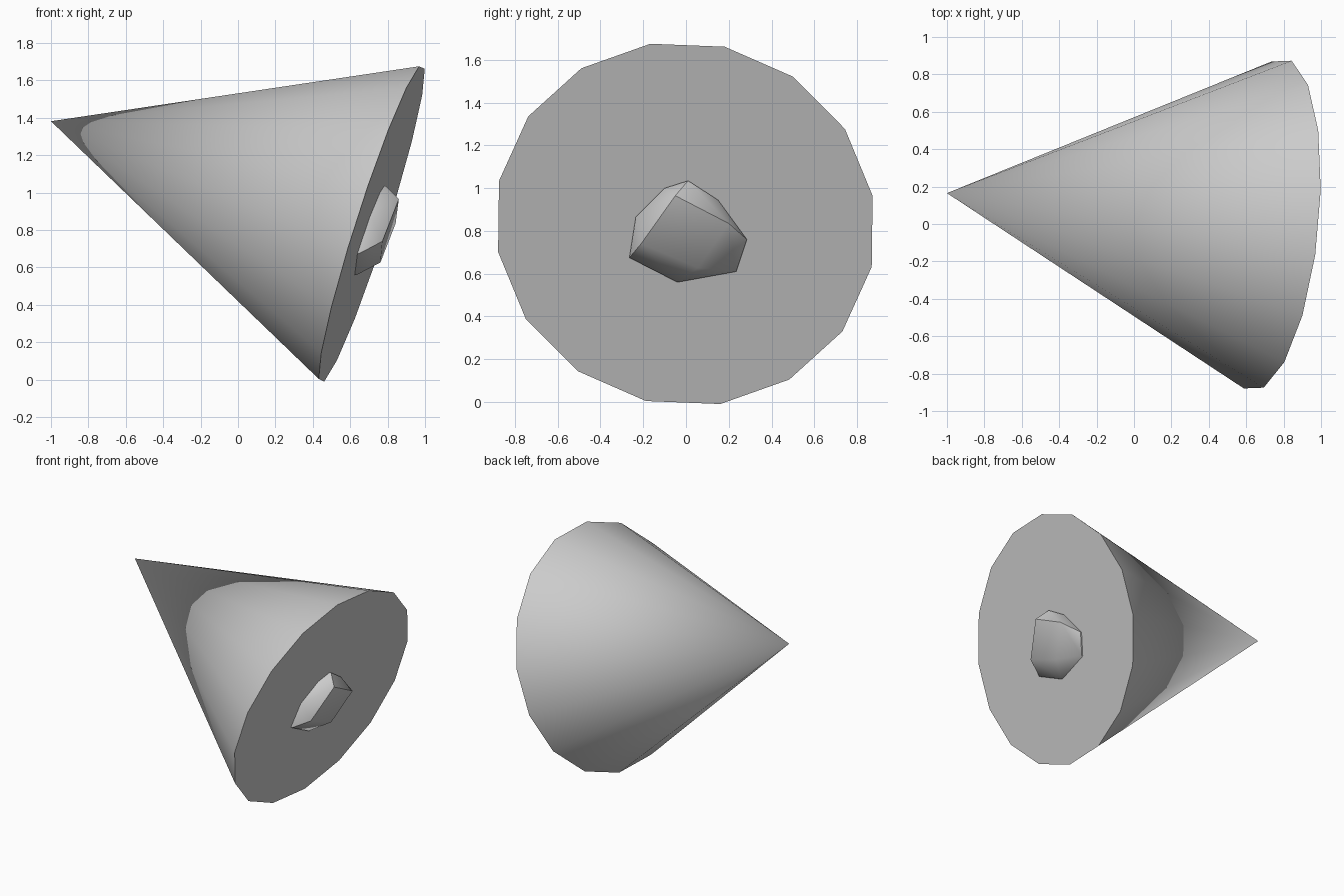
import bpy, bmesh, math
from mathutils import Vector

if "Cube" in bpy.data.objects:
    bpy.data.objects.remove(bpy.data.objects["Cube"])

grey = bpy.data.materials.new("plain grey")
grey.diffuse_color = (0.6, 0.6, 0.6, 1)
grey.use_nodes = True
grey.node_tree.nodes["Principled BSDF"].inputs["Base Color"].default_value = grey.diffuse_color

APEX = Vector((-1.0, 0.165, 1.382))
CENTRE = Vector((0.715, -0.003, 0.833))
AXIS = (CENTRE - APEX).normalized()
RADIUS = 0.895
SIDES = 16


def finish(name, bm, angle):
    bmesh.ops.recalc_face_normals(bm, faces=bm.faces)
    mesh = bpy.data.meshes.new(name)
    bm.to_mesh(mesh)
    bm.free()
    obj = bpy.data.objects.new(name, mesh)
    bpy.context.collection.objects.link(obj)
    mesh.materials.append(grey)
    bpy.ops.object.select_all(action='DESELECT')
    obj.select_set(True)
    bpy.context.view_layer.objects.active = obj
    bpy.ops.object.shade_smooth_by_angle(angle=math.radians(angle))


def on_base(y, z, lift=0.0):
    """Point of the tilted base plane at (y, z), moved outward along x."""
    d = AXIS.y * (y - CENTRE.y) + AXIS.z * (z - CENTRE.z)
    return Vector((CENTRE.x - d / AXIS.x + lift, y, z))


# Sixteen-sided cone lying tilted, with a flat closed base
bm = bmesh.new()
u = (on_base(0.182, 1.665) - CENTRE).normalized()
v = AXIS.cross(u)
tip = bm.verts.new(APEX)
ring = []
for i in range(SIDES):
    a = 2 * math.pi * i / SIDES
    ring.append(bm.verts.new(CENTRE + RADIUS * (u * math.cos(a) + v * math.sin(a))))
for i in range(SIDES):
    bm.faces.new((tip, ring[i], ring[(i + 1) % SIDES]))
bm.faces.new(ring)
finish("cone_body", bm, 30)

# Faceted knob half sunk in the base
rim = [(-0.10, 1.0), (0.01, 1.035), (0.15, 0.945), (0.285, 0.76),
       (0.235, 0.61), (-0.04, 0.56), (-0.265, 0.675), (-0.235, 0.865)]
crown = [(-0.05, 0.965), (-0.21, 0.74), (0.055, 0.627), (0.20, 0.835)]
bm = bmesh.new()
for y, z in rim:
    bm.verts.new(on_base(y, z, 0.01))
    bm.verts.new(on_base(y, z, -0.06))
for y, z in crown:
    bm.verts.new(on_base(y, z, 0.107))
bmesh.ops.convex_hull(bm, input=bm.verts[:])
finish("base_knob", bm, 40)
